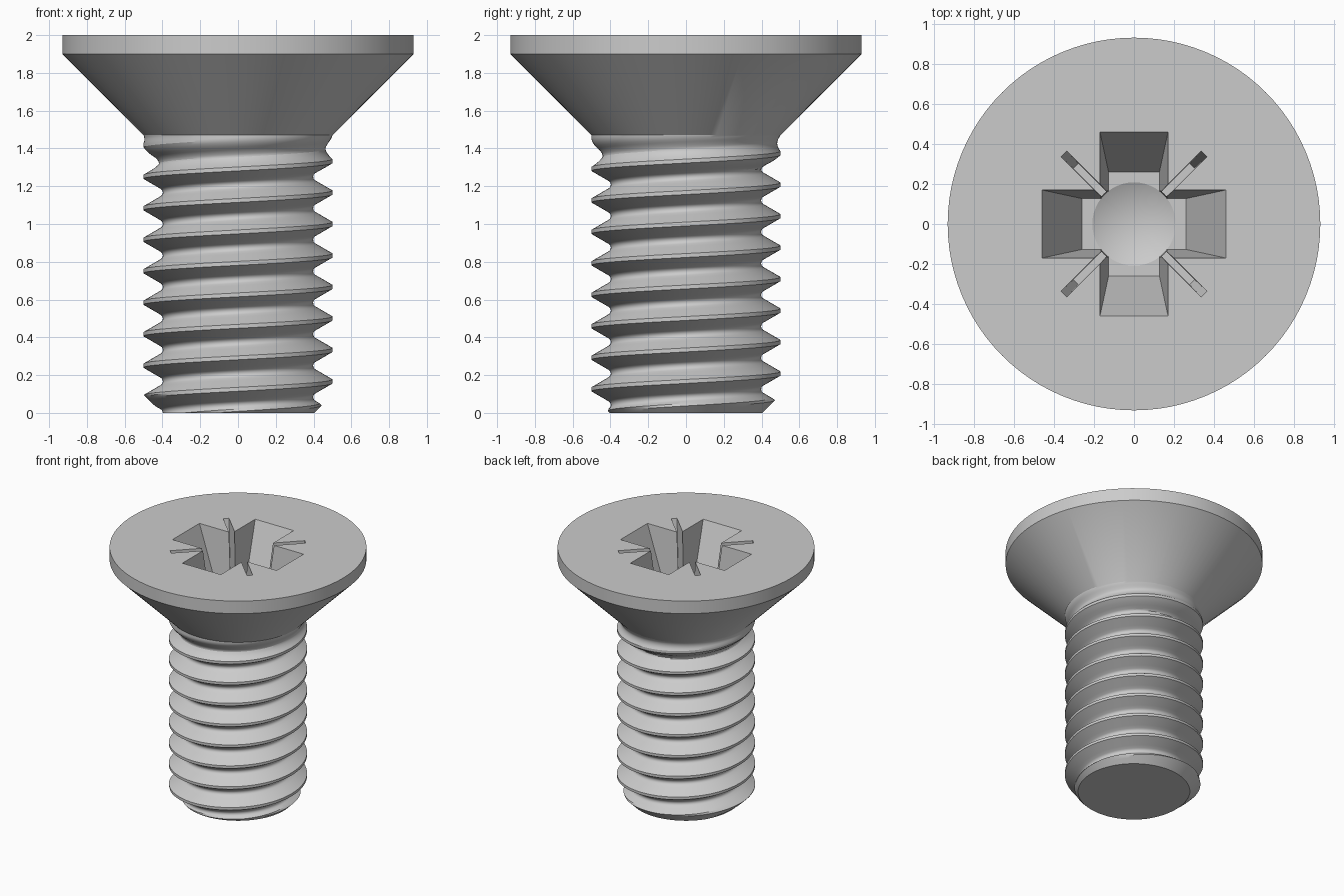
import bpy, bmesh, math
from mathutils import Matrix

if "Cube" in bpy.data.objects:
    bpy.data.objects.remove(bpy.data.objects["Cube"])

PITCH, R, TOP = 1 / 6, 0.5, 1.47      # thread pitch, outer radius, underside of head
N, TURNS = 96, 13
CREST, ROOT, FILLET = 0.0104, 0.0208, 0.024


def thread_radius(turn, z):
    """Radius of a 60 degree thread with rounded root, fading out under the head."""
    u = (z / PITCH - turn + 0.5) % 1 - 0.5
    u = abs(u) * PITCH
    w = PITCH / 2 - u
    if w < ROOT:
        r = 0.398 + FILLET - math.sqrt(FILLET ** 2 - w * w)
    else:
        r = R - max(0, u - CREST) / math.tan(math.radians(30))
    fade = min(1, max(0, (TOP - z) / 0.18))
    return min(R - (R - r) * fade, 0.405 + z)


def make_object(name, bm):
    bmesh.ops.recalc_face_normals(bm, faces=bm.faces)
    mesh = bpy.data.meshes.new(name)
    bm.to_mesh(mesh)
    bm.free()
    obj = bpy.data.objects.new(name, mesh)
    bpy.context.collection.objects.link(obj)
    return obj


def make_screw():
    bm = bmesh.new()
    # helical thread grid, clamped flat at both ends
    half = [CREST, 0.024, 0.037, 0.05, 0.0625, 0.069, 0.076]
    offsets = [0] + half + [PITCH / 2] + [PITCH - o for o in reversed(half)]
    m = len(offsets)
    rows = TURNS * m
    grid = []
    for i in range(N):
        a = 2 * math.pi * i / N
        col = []
        for j in range(rows):
            z = PITCH * (i / N - 2 + j // m) + offsets[j % m]
            z = min(TOP, max(0, z))
            r = thread_radius(i / N, z)
            col.append(bm.verts.new((r * math.cos(a), r * math.sin(a), z)))
        grid.append(col)
    for i in range(N):
        nxt, shift = (grid[i + 1], 0) if i < N - 1 else (grid[0], m)
        for j in range(rows - 1 - shift):
            bm.faces.new((grid[i][j], nxt[j + shift], nxt[j + 1 + shift], grid[i][j + 1]))
    bmesh.ops.remove_doubles(bm, verts=bm.verts, dist=1e-5)
    loose = [e for e in bm.edges if not e.link_faces]
    bmesh.ops.delete(bm, geom=loose, context='EDGES')

    # countersunk head grown from the top rim
    rim = [e for e in bm.edges if e.is_boundary and e.verts[0].co.z > 1]
    base = [e for e in bm.edges if e.is_boundary and e.verts[0].co.z < 1]
    for r, z in ((0.93, 1.9), (0.93, 2.0)):
        new = bmesh.ops.extrude_edge_only(bm, edges=rim)['geom']
        rim = [g for g in new if isinstance(g, bmesh.types.BMEdge)]
        for v in (g for g in new if isinstance(g, bmesh.types.BMVert)):
            s = r / math.hypot(v.co.x, v.co.y)
            v.co = (v.co.x * s, v.co.y * s, z)
    # end caps
    bmesh.ops.edgeloop_fill(bm, edges=rim)
    bmesh.ops.edgeloop_fill(bm, edges=base)
    return make_object("countersunk_screw", bm)


def bar_cutter(name, top, bottom, floor, angle):
    """Tapered bar; top and bottom are half sizes at z = 2 and at the floor."""
    bm = bmesh.new()
    k = 0.1 / (2 - floor)
    above = [t + (t - b) * k for t, b in zip(top, bottom)]
    bmesh.ops.create_cube(bm, size=2)
    for v in bm.verts:
        sx, sy = above if v.co.z > 0 else bottom
        v.co = (v.co.x * sx, v.co.y * sy, 2.1 if v.co.z > 0 else floor)
    bm.transform(Matrix.Rotation(angle, 4, 'Z'))
    return make_object(name, bm)


def centre_cutter():
    """Round pit with a conical bottom."""
    bm = bmesh.new()
    rings = [[bm.verts.new((r * math.cos(2 * math.pi * i / 48),
                            r * math.sin(2 * math.pi * i / 48), z)) for i in range(48)]
             for r, z in ((0.208, 1.5), (0.238, 2.1))]
    tip = bm.verts.new((0, 0, 1.4))
    for i in range(48):
        k = (i + 1) % 48
        bm.faces.new((rings[0][i], rings[0][k], rings[1][k], rings[1][i]))
        bm.faces.new((tip, rings[0][k], rings[0][i]))
    bm.faces.new(rings[1])
    return make_object("centre_cutter", bm)


screw = make_screw()

# cross-shaped drive recess with four thin diagonal slits
cutters = [centre_cutter()]
for q in (0, 1):
    a = q * math.pi / 2
    cutters.append(bar_cutter("arm_cutter", (0.46, 0.17), (0.26, 0.127), 1.5, a))
    cutters.append(bar_cutter("slit_cutter", (0.495, 0.021), (0.41, 0.017), 1.58,
                              a + math.pi / 4))

bpy.context.view_layer.objects.active = screw
screw.select_set(True)
for c in cutters:
    c.hide_render = True
    mod = screw.modifiers.new("recess", 'BOOLEAN')
    mod.operation, mod.solver, mod.object = 'DIFFERENCE', 'EXACT', c
    bpy.ops.object.modifier_apply(modifier=mod.name)
for c in cutters:
    bpy.data.objects.remove(c)

bpy.ops.object.shade_smooth_by_angle(angle=math.radians(25))
